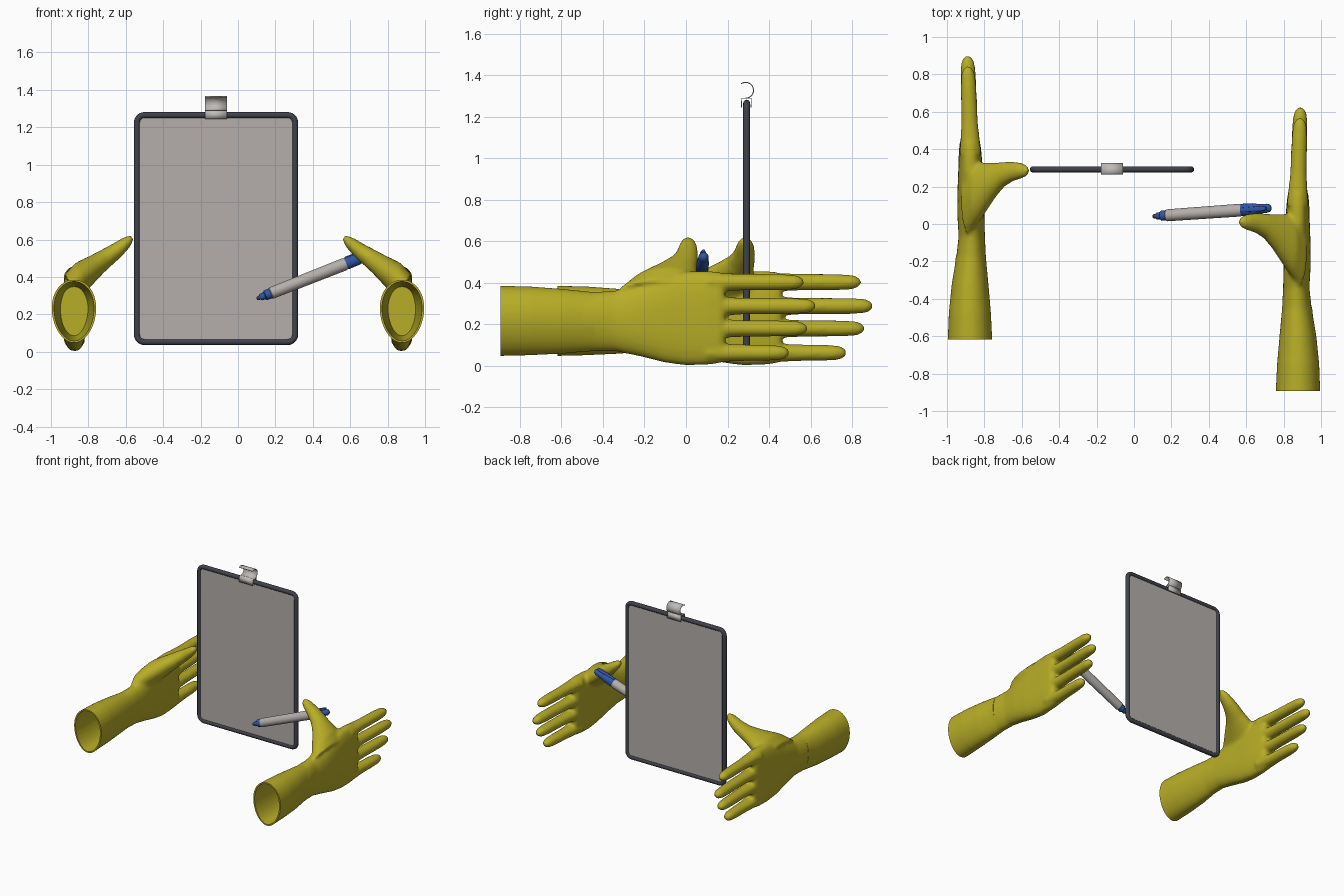
import bpy, bmesh, math
from mathutils import Vector, Matrix

if "Cube" in bpy.data.objects:
    bpy.data.objects.remove(bpy.data.objects["Cube"])


def material(name, rgb):
    m = bpy.data.materials.new(name)
    m.use_nodes = True
    m.diffuse_color = (*rgb, 1)
    m.node_tree.nodes["Principled BSDF"].inputs["Base Color"].default_value = (*rgb, 1)
    return m


YELLOW = material("glove yellow", (0.48, 0.42, 0.02))
GREY = material("panel grey", (0.46, 0.43, 0.41))
SLATE = material("frame slate", (0.05, 0.055, 0.07))
BLUE = material("pen blue", (0.03, 0.095, 0.38))
METAL = material("clip metal", (0.52, 0.5, 0.48))


def add(name, mesh, mat, angle=40):
    ob = bpy.data.objects.new(name, mesh)
    bpy.context.collection.objects.link(ob)
    mesh.materials.clear()
    mesh.materials.append(mat)
    bpy.ops.object.select_all(action='DESELECT')
    ob.select_set(True)
    bpy.context.view_layer.objects.active = ob
    bpy.ops.object.shade_smooth_by_angle(angle=math.radians(angle))
    return ob


def to_mesh(bm, name):
    bmesh.ops.recalc_face_normals(bm, faces=bm.faces)
    mesh = bpy.data.meshes.new(name)
    bm.to_mesh(mesh)
    bm.free()
    return mesh


def loft(bm, rings, n=28):
    """Closed tube through rings of (centre, half axis a, half axis b, squareness, egg)."""
    loops = []
    for c, a, b, p, egg in rings:
        loop = []
        for i in range(n):
            t = 2 * math.pi * i / n
            u, v = (math.copysign(abs(f) ** p, f) for f in (math.cos(t), math.sin(t)))
            loop.append(bm.verts.new(Vector(c) + Vector(a) * u * (1 + egg * v) + Vector(b) * v))
        loops.append(loop)
    for lo, hi in zip(loops, loops[1:]):
        for i in range(n):
            j = (i + 1) % n
            bm.faces.new((lo[i], lo[j], hi[j], hi[i]))
    bm.faces.new(loops[0])
    bm.faces.new(loops[-1])


# ---- gloved hand, built once as the left one ----
CUFF_Y = -0.893
bm = bmesh.new()

# forearm and palm: y, z low, z high, x low, x high, squareness
ARM = [(-0.96, .045, .388, .755, .998, 1), (-0.75, .05, .383, .765, .99, 1),
       (-0.6, .057, .372, .778, .975, 1), (-0.45, .07, .357, .792, .95, 1),
       (-0.34, .07, .362, .797, .938, .95), (-0.22, .045, .395, .8, .945, .88),
       (-0.1, .015, .435, .805, .944, .8), (0, .002, .455, .808, .94, .75),
       (0.1, .005, .458, .815, .937, .72), (0.16, .012, .452, .822, .932, .7),
       (0.185, .025, .44, .835, .92, .7)]
loft(bm, [(((xl + xh) / 2, y, (zl + zh) / 2), ((xh - xl) / 2, 0, 0),
           (0, 0, (zh - zl) / 2), p, .1 if p == 1 else 0)
          for y, zl, zh, xl, xh, p in ARM])

# fingers: height and tip position
for z, tip in ((.403, .57), (.288, .627), (.18, .587), (.063, .5)):
    path = [(0.1, .058, .046), (0.2, .05, .043), (0.28, .044, .04),
            (tip - .12, .042, .039), (tip - .045, .037, .035),
            (tip - .018, .027, .026), (tip - .004, .014, .013), (tip, .004, .004)]
    loft(bm, [((.874 + .012 * (y - .1) / .4, y, z), (rx, 0, 0), (0, 0, rz), 1, 0)
              for y, rx, rz in path])

# thumb: centre, half width along y, half thickness
THUMB = [((.885, -.14, .345), .2, .08), ((.83, -.1, .41), .155, .076),
         ((.75, -.042, .47), .094, .058), ((.7, -.01, .505), .067, .05),
         ((.65, .006, .54), .053, .043), ((.605, .01, .577), .043, .034),
         ((.578, .01, .6), .031, .024), ((.562, .01, .613), .012, .009)]
slope = Vector((.55, 0, .83))
loft(bm, [(c, (0, w, 0), slope * t, 1, 0) for c, w, t in THUMB])

draft = add("hand_draft", to_mesh(bm, "hand_draft"), YELLOW)
rm = draft.modifiers.new("fuse", 'REMESH')
rm.mode = 'VOXEL'
rm.voxel_size = 0.01
sm = draft.modifiers.new("soften", 'SMOOTH')
sm.factor = 0.5
sm.iterations = 10
dg = bpy.context.evaluated_depsgraph_get()
hand = bpy.data.meshes.new_from_object(draft.evaluated_get(dg))
bpy.data.objects.remove(draft)

# cut the cuff open, then turn its edge inward to form a hollow sleeve
bm = bmesh.new()
bm.from_mesh(hand)
bmesh.ops.bisect_plane(bm, geom=bm.verts[:] + bm.edges[:] + bm.faces[:],
                       plane_co=(0, CUFF_Y, 0), plane_no=(0, -1, 0), clear_outer=True)
rim = [e for e in bm.edges if e.is_boundary]
start = Vector((.877, CUFF_Y, .217))
for step, sx, sz in ((0, .9, .94), (.15, .95, .97), (.15, .9, .95), (.15, .82, .9)):
    out = bmesh.ops.extrude_edge_only(bm, edges=rim)["geom"]
    rim = [g for g in out if isinstance(g, bmesh.types.BMEdge) and g.is_boundary]
    for v in {v for e in rim for v in e.verts}:
        v.co.x = start.x + (v.co.x - start.x) * sx
        v.co.z = start.z + (v.co.z - start.z) * sz
        v.co.y += step
bmesh.ops.holes_fill(bm, edges=rim)
hand = to_mesh(bm, "hand")
mirrored = hand.copy()
mirrored.transform(Matrix.Translation((0, .275, 0)) @ Matrix.Diagonal((-1, 1, 1, 1)))
mirrored.flip_normals()
add("left_hand", hand, YELLOW, 60)
add("right_hand", mirrored, YELLOW, 60)


# ---- framed board ----
BOARD_Y = 0.292


def rounded_rect(x0, x1, z0, z1, r, seg=6):
    pts = []
    corners = ((x1 - r, z1 - r), (x0 + r, z1 - r), (x0 + r, z0 + r), (x1 - r, z0 + r))
    for k, (cx, cz) in enumerate(corners):
        for i in range(seg + 1):
            t = math.pi / 2 * (k + i / seg)
            pts.append(Vector((cx + r * math.cos(t), BOARD_Y, cz + r * math.sin(t))))
    return pts


bm = bmesh.new()
face = bm.faces.new([bm.verts.new(p - Vector((0, .007, 0)))
                     for p in rounded_rect(-.54, .305, .05, 1.265, .04)])
ext = bmesh.ops.extrude_face_region(bm, geom=[face])["geom"]
bmesh.ops.translate(bm, vec=(0, .014, 0), verts=[g for g in ext if isinstance(g, bmesh.types.BMVert)])
add("board_panel", to_mesh(bm, "board_panel"), GREY)

curve = bpy.data.curves.new("frame_path", 'CURVE')
curve.dimensions = '3D'
curve.bevel_depth = .0165
curve.bevel_resolution = 4
spline = curve.splines.new('POLY')
path = rounded_rect(-.54, .305, .052, 1.265, .04)
spline.points.add(len(path) - 1)
for pt, co in zip(spline.points, path):
    pt.co = (*co, 1)
spline.use_cyclic_u = True
tube = bpy.data.objects.new("frame_path", curve)
add("board_frame", bpy.data.meshes.new_from_object(tube), SLATE, 60)
bpy.data.objects.remove(tube)


# ---- metal clip on the top edge ----
def strip(name, profile):
    bm = bmesh.new()
    sides = [[bm.verts.new((x, y, z)) for y, z in profile] for x in (-.176, -.058)]
    for i in range(len(profile) - 1):
        bm.faces.new((sides[0][i], sides[0][i + 1], sides[1][i + 1], sides[1][i]))
    ob = add(name, to_mesh(bm, name), METAL)
    mod = ob.modifiers.new("thickness", 'SOLIDIFY')
    mod.thickness = .005
    mod.offset = 0


strip("clip_bracket", [(.268, 1.245), (.268, 1.288), (.314, 1.288), (.314, 1.245)])
arc = [math.radians(125 - 215 * i / 20) for i in range(21)]
strip("clip_curl", [(.287 + .038 * math.cos(t), 1.327 + .038 * math.sin(t)) for t in arc])


# ---- marker pen ----
TIP = Vector((.1, .041, .283))
AXIS = Vector((.635, .045, .25)).normalized()
POSE = Matrix.Translation(TIP) @ AXIS.to_track_quat('Z', 'Y').to_matrix().to_4x4()


def turned(name, profile, mat):
    bm = bmesh.new()
    loft(bm, [((0, 0, h), (r, 0, 0), (0, r, 0), 1, 0) for r, h in profile], 24)
    bm.transform(POSE)
    add(name, to_mesh(bm, name), mat)


turned("pen_nib", [(.006, 0), (.011, .006), (.012, .03)], SLATE)
turned("pen_grip", [(.015, .02), (.018, .024), (.02, .045), (.027, .05), (.028, .082)], BLUE)
turned("pen_barrel", [(.027, .078), (.032, .083), (.034, .5), (.031, .518)], GREY)
turned("pen_cap", [(.031, .512), (.033, .518), (.032, .58), (.026, .61),
                   (.024, .66), (.019, .675), (.008, .682)], BLUE)

# pocket clip along the upper side of the cap
side = Vector((0, 0, 1)) - AXIS * AXIS.z
side.normalize()
across = AXIS.cross(side)
bm = bmesh.new()
loft(bm, [(TIP + AXIS * h + side * .028, across * w, side * .008, .6, 0)
          for h, w in ((.52, .008), (.53, .012), (.64, .014), (.665, .008))], 16)
add("pen_pocket_clip", to_mesh(bm, "pen_pocket_clip"), BLUE)
